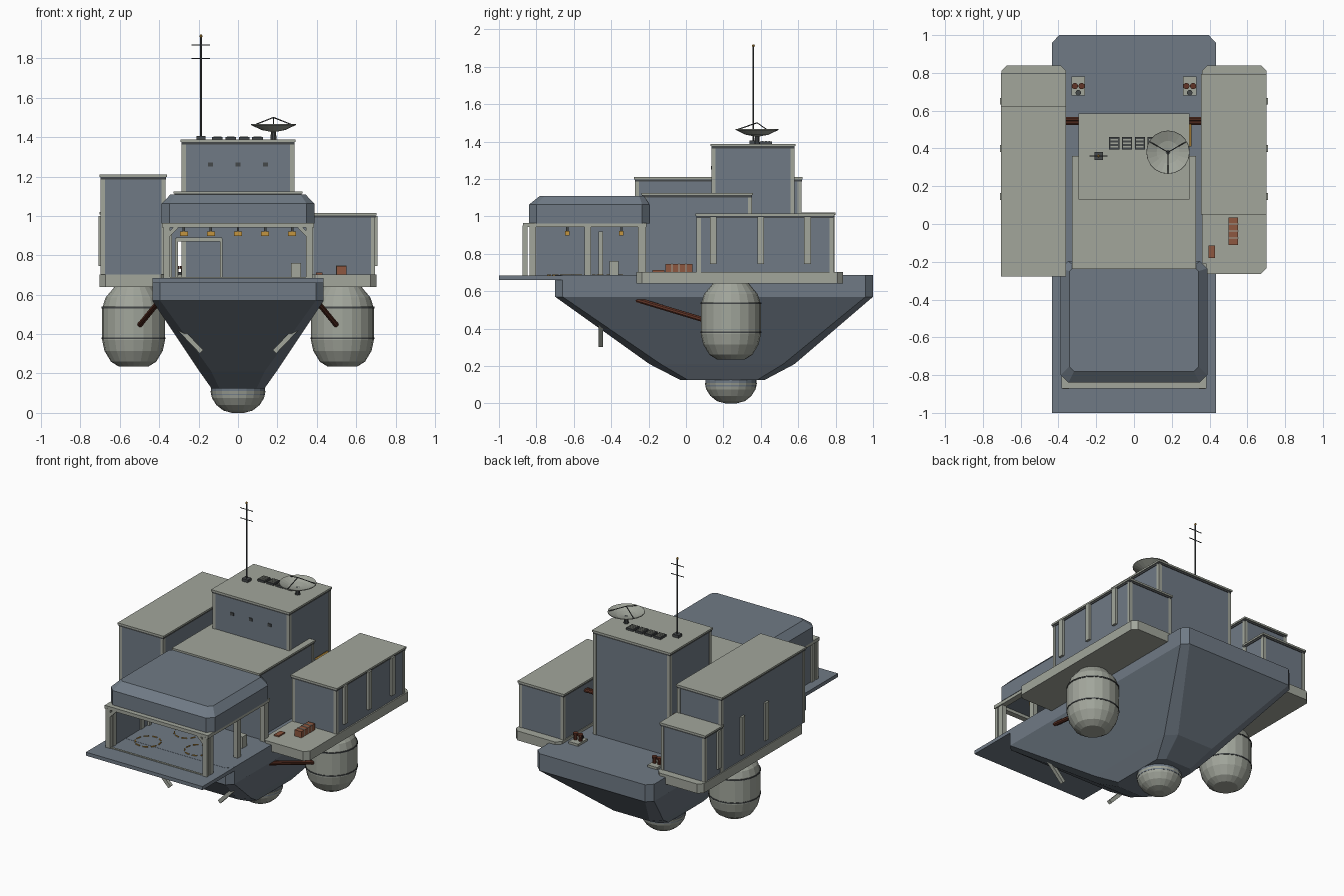
import bpy, bmesh, math
from mathutils import Vector


def material(name, rgb):
    m = bpy.data.materials.new(name)
    m.diffuse_color = (*rgb, 1)
    return m


BLUE = material("blue grey plating", (0.16, 0.195, 0.235))
LIGHT = material("pale grey panel", (0.36, 0.38, 0.33))
DARK = material("dark metal", (0.06, 0.066, 0.068))
RUST = material("rust orange", (0.27, 0.095, 0.05))
PIPE = material("dark rust pipe", (0.12, 0.035, 0.02))
AMBER = material("amber", (0.55, 0.3, 0.05))


def finish(name, bm, mat):
    bmesh.ops.recalc_face_normals(bm, faces=bm.faces)
    me = bpy.data.meshes.new(name)
    bm.to_mesh(me)
    bm.free()
    me.materials.append(mat)
    ob = bpy.data.objects.new(name, me)
    bpy.context.collection.objects.link(ob)
    return ob


def skin(name, rings, mat):
    """Close a stack of equal point rings into a solid."""
    bm = bmesh.new()
    vs = [[bm.verts.new(p) for p in r] for r in rings]
    n = len(vs[0])
    for a, b in zip(vs, vs[1:]):
        for i in range(n):
            bm.faces.new((a[i], a[(i + 1) % n], b[(i + 1) % n], b[i]))
    bm.faces.new(vs[0])
    bm.faces.new(vs[-1])
    return finish(name, bm, mat)


def ring(x0, x1, y0, y1, z, c=0.0):
    """Rectangle with optional cut corners."""
    if c == 0:
        return [(x0, y0, z), (x1, y0, z), (x1, y1, z), (x0, y1, z)]
    return [(x0 + c, y0, z), (x1 - c, y0, z), (x1, y0 + c, z), (x1, y1 - c, z),
            (x1 - c, y1, z), (x0 + c, y1, z), (x0, y1 - c, z), (x0, y0 + c, z)]


def box(name, x0, x1, y0, y1, z0, z1, mat, c=0.0):
    return skin(name, [ring(x0, x1, y0, y1, z, c) for z in (z0, z1)], mat)


def lathe(name, x, y, profile, mat, n=20):
    return skin(name, [[(x + r * math.cos(2 * math.pi * i / n), y + r * math.sin(2 * math.pi * i / n), z)
                        for i in range(n)] for r, z in profile], mat)


def bar(name, p, q, r, mat, n=8):
    p, q = Vector(p), Vector(q)
    rot = (q - p).to_track_quat('Z', 'Y')
    off = [rot @ Vector((r * math.cos(math.pi * (2 * i + 1) / n), r * math.sin(math.pi * (2 * i + 1) / n), 0))
           for i in range(n)]
    return skin(name, [[e + o for o in off] for e in (p, q)], mat)


def cabin(name, x0, x1, y0, y1, z0, z1):
    """Walls, corner strips, eave band and a pale roof plate."""
    box(name + "_walls", x0, x1, y0, y1, z0, z1 - 0.012, BLUE)
    box(name + "_eave", x0 - 0.004, x1 + 0.004, y0 - 0.004, y1 + 0.004, z1 - 0.024, z1 - 0.012, DARK)
    box(name + "_roof", x0 - 0.009, x1 + 0.009, y0 - 0.009, y1 + 0.009, z1 - 0.012, z1, LIGHT)
    for x in (x0 + 0.008, x1 - 0.008):
        for y in (y0 + 0.008, y1 - 0.008):
            box(name + "_corner_strip", x - 0.011, x + 0.011, y - 0.011, y + 0.011, z0, z1 - 0.024, LIGHT)


# hull, bow ramp and belly sensor
skin("hull", [ring(-0.135, 0.135, -0.03, 0.42, 0.125, 0.04),
              ring(-0.195, 0.195, -0.195, 0.58, 0.21, 0.06),
              ring(-0.435, 0.435, -0.70, 1.0, 0.57, 0.04),
              ring(-0.435, 0.435, -0.70, 1.0, 0.685, 0.04)], BLUE)
box("bow_ramp", -0.435, 0.435, -1.0, -0.66, 0.66, 0.684, BLUE)
lathe("belly_socket", 0, 0.24, [(0.137, 0.09), (0.137, 0.17), (0.115, 0.215), (0.07, 0.235)], BLUE)
lathe("belly_dome", 0, 0.24, [(0.03, 0.0), (0.075, 0.012), (0.11, 0.04), (0.132, 0.075), (0.14, 0.11)], LIGHT)

# parts repeated on both sides
for s, side in ((-1, "left"), (1, "right")):
    a, b = sorted((s * 0.36, s * 0.702))
    box(side + "_sponson", a, b, -0.265, 0.84, 0.64, 0.703, LIGHT, 0.03)
    lathe(side + "_tank", s * 0.53, 0.24,
          [(0.075, 0.235), (0.115, 0.26), (0.148, 0.315), (0.16, 0.37), (0.16, 0.53),
           (0.143, 0.585), (0.105, 0.63), (0.09, 0.65)], LIGHT)
    for z in (0.38, 0.535):
        lathe(side + "_tank_band", s * 0.53, 0.24, [(0.163, z - 0.004), (0.163, z + 0.004)], DARK)
    bar(side + "_tank_strut", (s * 0.41, -0.265, 0.555), (s * 0.50, 0.10, 0.445), 0.014, PIPE)
    bar(side + "_keel_fin", (s * 0.30, -0.455, 0.43), (s * 0.185, -0.455, 0.31), 0.017, LIGHT, 4)
    # outer wall ribs
    for y in (0.145, 0.40, 0.65):
        a, b = sorted((s * 0.69, s * 0.709))
        box(side + "_wall_rib", a, b, y - 0.018, y + 0.018, 0.745, 1.0, LIGHT)
    # stern mooring bollards
    a = s * 0.295
    box(side + "_bollard_base", a - 0.036, a + 0.036, 0.68, 0.78, 0.685, 0.70, LIGHT)
    for dx in (-0.018, 0.018):
        lathe(side + "_bollard", a + dx, 0.73, [(0.012, 0.70), (0.012, 0.73), (0.017, 0.733), (0.017, 0.745)], PIPE, 10)
    lathe(side + "_capstan", a, 0.695, [(0.015, 0.70), (0.015, 0.715)], DARK, 10)
    for y in (0.535, 0.555):
        bar(side + "_cross_pipe", (s * 0.27, y, 0.95), (s * 0.37, y, 0.95), 0.011, PIPE)
    # hangar posts, top beam and portal corner braces
    for y, w in ((-0.86, 0.013), (-0.82, 0.018), (-0.525, 0.018), (-0.235, 0.022)):
        a, b = sorted((s * 0.345, s * 0.378))
        box(side + "_hangar_post", a, b, y - w, y + w, 0.683, 0.95, LIGHT)
    a, b = sorted((s * 0.345, s * 0.385))
    box(side + "_hangar_beam", a, b, -0.872, -0.21, 0.942, 0.965, LIGHT)
    bar(side + "_portal_brace", (s * 0.355, -0.86, 0.90), (s * 0.31, -0.86, 0.945), 0.014, LIGHT, 4)

# side cabins
cabin("left_tall_cabin", -0.695, -0.37, -0.27, 0.615, 0.703, 1.21)
cabin("left_low_cabin", -0.695, -0.37, 0.61, 0.79, 0.703, 1.02)
cabin("right_cabin", 0.365, 0.693, 0.06, 0.785, 0.703, 1.015)

# midship house: upper block, lower block and hangar back wall with doorway
cabin("midship_house", -0.318, 0.318, -0.23, 0.35, 0.945, 1.125)
box("midship_lower_walls", -0.085, 0.318, -0.22, 0.35, 0.683, 0.95, BLUE)
box("back_wall_left", -0.355, -0.31, -0.24, -0.215, 0.683, 0.95, BLUE)
box("back_wall_right", -0.085, 0.355, -0.24, -0.215, 0.683, 0.95, BLUE)
box("back_wall_over_door", -0.31, -0.085, -0.24, -0.215, 0.885, 0.95, BLUE)
box("door_frame_top", -0.315, -0.08, -0.25, -0.21, 0.87, 0.89, LIGHT)
for x in (-0.312, -0.085):
    box("door_frame_side", x - 0.007, x + 0.007, -0.25, -0.21, 0.683, 0.885, LIGHT)

# hangar canopy and interior
skin("hangar_canopy", [ring(-0.388, 0.388, -0.84, -0.195, 0.962, 0.04),
                       ring(-0.388, 0.388, -0.84, -0.195, 1.062, 0.04),
                       ring(-0.342, 0.342, -0.78, -0.225, 1.11, 0.025)], BLUE)
box("portal_beam", -0.385, 0.385, -0.872, -0.835, 0.942, 0.965, LIGHT)
box("portal_sill", -0.345, 0.345, -0.868, -0.855, 0.683, 0.689, LIGHT)
box("hangar_left_wall", -0.37, -0.35, -0.80, -0.22, 0.683, 0.95, BLUE)
box("left_wall_post", -0.35, -0.335, -0.467, -0.443, 0.683, 0.92, LIGHT)
box("hangar_crate", 0.27, 0.32, -0.41, -0.36, 0.683, 0.762, LIGHT)
for x in (-0.275, -0.138, 0, 0.138, 0.275):
    for y in (-0.635, -0.345):
        box("hangar_lamp", x - 0.02, x + 0.02, y - 0.012, y + 0.012, 0.898, 0.922, AMBER)
        box("lamp_hanger", x - 0.006, x + 0.006, y - 0.006, y + 0.006, 0.92, 0.965, DARK)
# dashed parking rings on the hangar deck
for cx, cy in ((-0.21, -0.66), (-0.085, -0.42), (0.11, -0.59)):
    for i in range(9):
        t = [2 * math.pi * (i + k) / 9 for k in (0, 0.6)]
        bar("deck_ring_dash", *[(cx + 0.08 * math.cos(k), cy + 0.08 * math.sin(k), 0.686) for k in t], 0.005, AMBER, 4)

# bridge tower with roof gear
cabin("bridge_tower", -0.284, 0.284, 0.14, 0.577, 0.683, 1.387)
for x in (-0.14, 0, 0.14):
    box("tower_porthole", x - 0.012, x + 0.012, 0.134, 0.14, 1.25, 1.27, DARK)
bar("tower_fuel_line", (0.297, 0.41, 0.97), (0.297, 0.53, 0.97), 0.009, AMBER)
for x in (-0.105, -0.037, 0.031, 0.099):
    box("roof_vent", x - 0.027, x + 0.027, 0.395, 0.46, 1.387, 1.40, DARK)
    for k in range(3):
        box("vent_slat", x - 0.02, x + 0.02, 0.405 + 0.018 * k, 0.414 + 0.018 * k, 1.40, 1.404, LIGHT)

# radio mast
box("mast_base", -0.21, -0.165, 0.34, 0.38, 1.387, 1.405, DARK)
bar("mast", (-0.188, 0.36, 1.40), (-0.188, 0.36, 1.91), 0.005, DARK)
for z in (1.80, 1.868):
    bar("mast_crossbar", (-0.235, 0.36, z), (-0.141, 0.36, z), 0.003, DARK, 6)
lathe("mast_light", -0.188, 0.36, [(0.004, 1.905), (0.008, 1.912), (0.004, 1.92)], AMBER, 8)

# dish antenna
lathe("dish_post", 0.18, 0.38, [(0.016, 1.385), (0.012, 1.435)], DARK, 10)
lathe("dish", 0.18, 0.38, [(0.012, 1.427), (0.06, 1.436), (0.115, 1.462), (0.114, 1.466),
                           (0.06, 1.444), (0.012, 1.435)], LIGHT, 20)
for i in range(3):
    t = math.radians(30 + 120 * i)
    bar("dish_feed_leg", (0.18 + 0.108 * math.cos(t), 0.38 + 0.108 * math.sin(t), 1.463), (0.18, 0.38, 1.50), 0.003, DARK, 6)

# cargo on the right sponson
box("cargo_crate", 0.50, 0.55, -0.11, 0.035, 0.703, 0.745, RUST)
for y in (-0.075, -0.037, 0.0):
    box("crate_strap", 0.498, 0.552, y - 0.003, y + 0.003, 0.703, 0.748, LIGHT)
box("deck_hatch", 0.395, 0.43, -0.18, -0.115, 0.703, 0.712, RUST)
